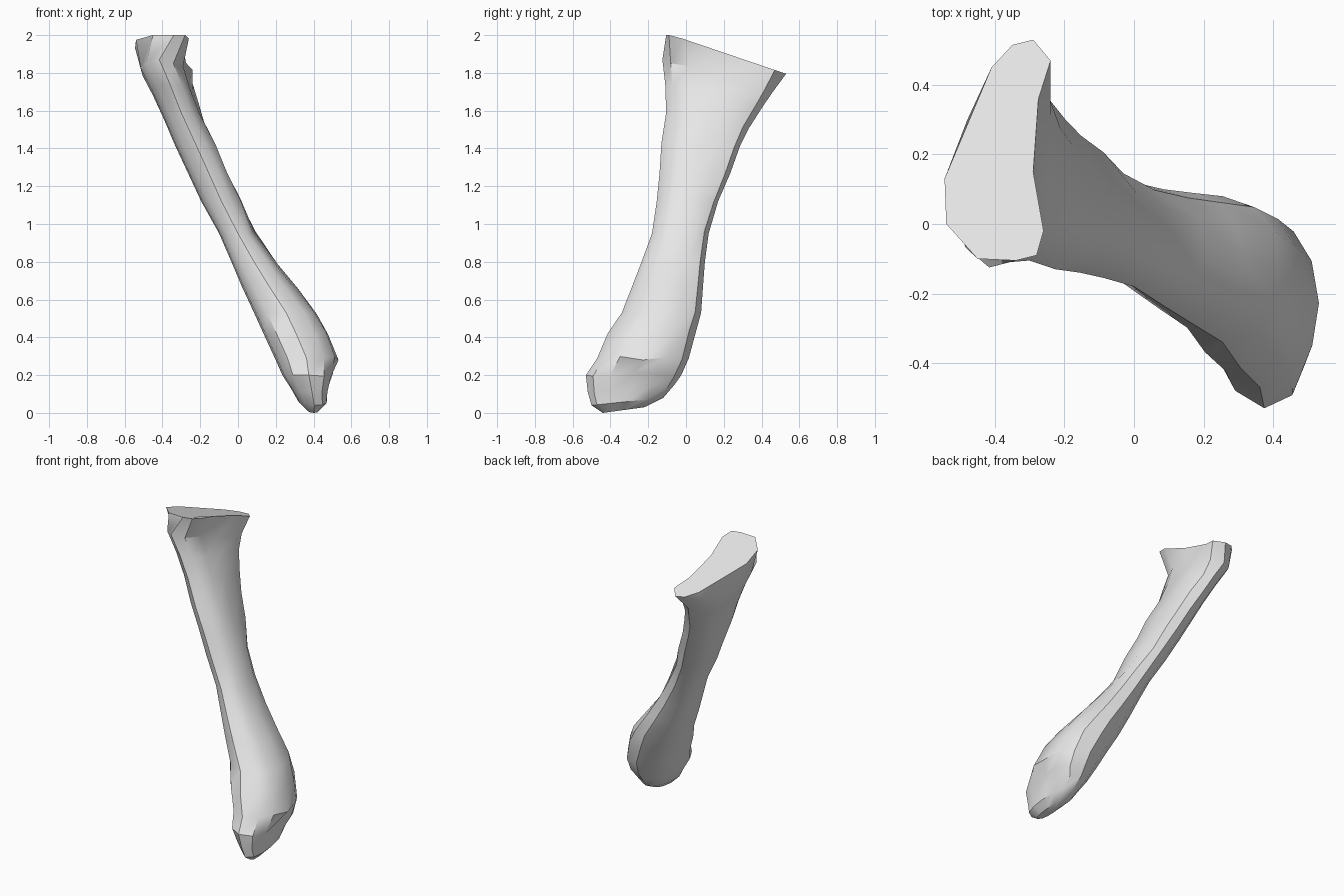
import bpy, bmesh, random, math

if "Cube" in bpy.data.objects:
    bpy.data.objects.remove(bpy.data.objects["Cube"])

random.seed(4)

# One flat colour
mat = bpy.data.materials.new("pale_grey")
mat.diffuse_color = (0.8, 0.8, 0.8, 1)
mat.use_nodes = True
mat.node_tree.nodes["Principled BSDF"].inputs["Base Color"].default_value = mat.diffuse_color

# Unit cross-section: flattened underside at u=0, fuller bulge at u=1
SECTION = [(0, 0), (.03, -.45), (.2, -.8), (.5, -1), (.8, -.85), (.95, -.5),
           (1, 0), (.95, .5), (.8, .85), (.5, 1), (.2, .8), (.03, .45)]

# Shaft rings: front z, back z, x left, x right, y front, y back
RINGS = [
    (0.00, 0.03, .365, .425, -.44, -.22),
    (0.04, 0.08, .32, .47, -.50, -.12),
    (0.11, 0.15, .28, .485, -.52, -.06),
    (0.20, 0.20, .235, .515, -.53, -.025),
    (0.29, 0.29, .195, .53, -.47, .015),
    (0.42, 0.42, .135, .48, -.415, .05),
    (0.53, 0.53, .085, .425, -.34, .08),
    (0.67, 0.67, .02, .31, -.285, .09),
    (0.80, 0.80, -.035, .205, -.235, .10),
    (0.95, 0.95, -.10, .10, -.18, .12),
    (1.12, 1.12, -.195, .02, -.155, .17),
    (1.27, 1.27, -.265, -.045, -.14, .235),
    (1.43, 1.41, -.335, -.11, -.13, .285),
    (1.59, 1.51, -.39, -.175, -.105, .335),
    (1.74, 1.62, -.45, -.215, -.11, .405),
    (1.87, 1.70, -.505, -.25, -.125, .46),
]

# Outline of the slanted end cut
END = [(-.545, .13), (-.54, 0), (-.45, -.1), (-.34, -.105), (-.28, -.09),
       (-.26, -.02), (-.29, .15), (-.275, .36), (-.24, .47), (-.29, .53),
       (-.35, .515), (-.41, .45)]


def shaft_ring(zf, zb, xl, xr, yf, yb):
    points = []
    for i, (u, v) in enumerate(SECTION):
        t = (v + 1) / 2
        z = zf + (zb - zf) * t
        x = xl + (xr - xl) * u - .46 * (z - (zf + zb) / 2)
        y = yf + (yb - yf) * t
        # light weathering on the bulging side only
        if 4 <= i <= 8 and zf > .05:
            x += random.uniform(-.012, .004)
            z += random.uniform(-.012, .012)
        points.append((x, y, z))
    return points


bm = bmesh.new()
loops = [[bm.verts.new(p) for p in shaft_ring(*r)] for r in RINGS]
loops.append([bm.verts.new((x, y, min(2, 1.975 - .34 * y))) for x, y in END])

# Skin the rings and close both ends
n = len(SECTION)
for a, b in zip(loops, loops[1:]):
    for i in range(n):
        j = (i + 1) % n
        bm.faces.new((a[i], a[j], b[j], b[i]))
bm.faces.new(loops[0][::-1])
bm.faces.new(loops[-1])

# Shallow hollows in the knob and below the cut end
loops[3][6].co.x -= .03
loops[-2][6].co.x -= .02
loops[-3][6].co.x -= .015
bmesh.ops.recalc_face_normals(bm, faces=bm.faces)

mesh = bpy.data.meshes.new("bone_shaft")
bm.to_mesh(mesh)
bm.free()
mesh.materials.append(mat)
shaft = bpy.data.objects.new("bone_shaft", mesh)
bpy.context.collection.objects.link(shaft)
bpy.context.view_layer.objects.active = shaft
shaft.select_set(True)
bpy.ops.object.shade_smooth_by_angle(angle=math.radians(35))
